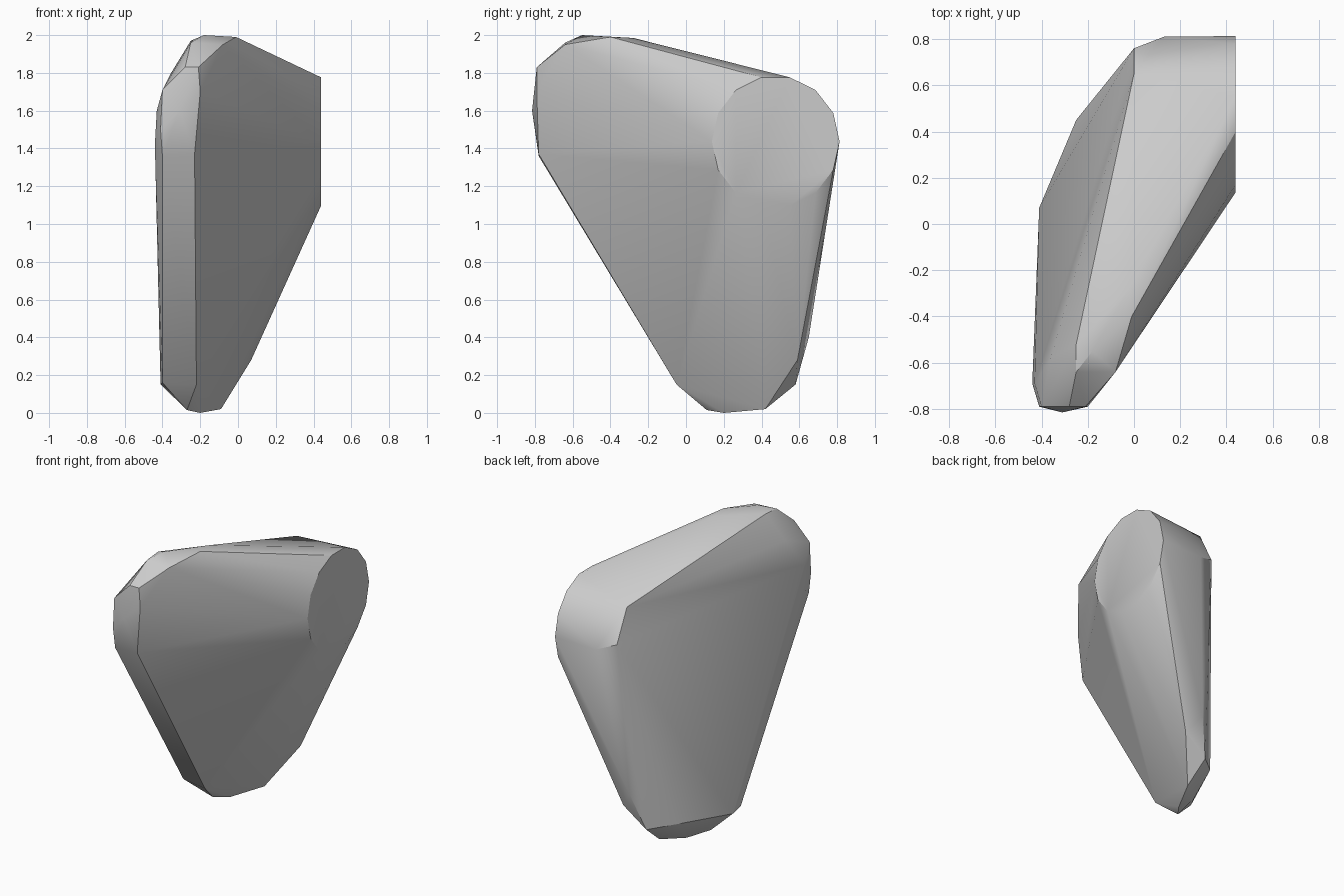
import bpy
import bmesh
import math
from mathutils import Vector

# Remove the default cube
default_cube = bpy.data.objects.get("Cube")
if default_cube:
    bpy.data.objects.remove(default_cube, do_unlink=True)


def make_material(name, colour):
    material = bpy.data.materials.new(name)
    material.use_nodes = True
    material.diffuse_color = colour
    shader = next(node for node in material.node_tree.nodes if node.type == "BSDF_PRINCIPLED")
    shader.inputs["Base Color"].default_value = colour
    return material


def disc_profile(centre, radius_y, radius_z, sides):
    """Round end profile lying in a plane that faces sideways."""
    points = []
    for step in range(sides):
        angle = math.tau * step / sides
        offset = Vector((0, radius_y * math.cos(angle), radius_z * math.sin(angle)))
        points.append(Vector(centre) + offset)
    return points


def stretch_skin(name, profiles, material):
    """Wrap a tight convex skin around the control profiles."""
    mesh = bpy.data.meshes.new(name)
    bm = bmesh.new()
    for profile in profiles:
        for point in profile:
            bm.verts.new(point)
    hull = bmesh.ops.convex_hull(bm, input=bm.verts[:])
    unused = {item for item in hull["geom_interior"] + hull["geom_unused"]
              if isinstance(item, bmesh.types.BMVert)}
    bmesh.ops.delete(bm, geom=list(unused), context="VERTS")
    bmesh.ops.dissolve_limit(bm, angle_limit=math.radians(1),
                             verts=bm.verts[:], edges=bm.edges[:])
    bmesh.ops.recalc_face_normals(bm, faces=bm.faces[:])
    bm.to_mesh(mesh)
    bm.free()
    mesh.materials.append(material)
    body = bpy.data.objects.new(name, mesh)
    bpy.context.collection.objects.link(body)
    return body


# Flat round end on the model's left
round_end = disc_profile((.44, .475, 1.437), .338, .348, 14)

# Rounded nose at the upper front
nose_front = [(-.4, -.78, 1.36), (-.41, -.79, 1.5), (-.4, -.79, 1.71),
              (-.28, -.79, 1.83), (-.21, -.79, 1.83), (-.2, -.79, 1.7),
              (-.23, -.78, 1.37), (-.31, -.815, 1.6)]
nose_side = [(-.44, -.69, 1.42), (-.43, -.69, 1.6), (-.36, -.58, 1.79)]
nose_crown = [(-.25, -.64, 1.96), (-.08, -.64, 1.95), (-.25, -.52, 1.97),
              (-.18, -.55, 2), (-.01, -.4, 1.99), (-.02, -.28, 1.985)]

# Back shoulder behind the round end
shoulder = [(0, .76, 1.48), (0, .65, 1.7), (.13, .81, 1.43)]

# Narrow tip at the bottom
tip_front = [(-.41, .07, .15), (-.4, -.03, .16), (-.22, -.05, .15)]
tip_base = [(-.27, .11, .015), (-.2, .2, 0), (-.09, .42, .02), (-.23, .32, .03)]
tip_back = [(-.25, .45, .18), (-.1, .58, .15), (.07, .59, .28), (-.02, .65, .4)]

grey = make_material("plain grey", (.6, .6, .6, 1))
profiles = [round_end, nose_front, nose_side, nose_crown,
            shoulder, tip_front, tip_base, tip_back]
body = stretch_skin("wedge_body", profiles, grey)

# Soft shading with crisp rims
bpy.ops.object.select_all(action="DESELECT")
body.select_set(True)
bpy.context.view_layer.objects.active = body
bpy.ops.object.shade_smooth_by_angle(angle=math.radians(30))
